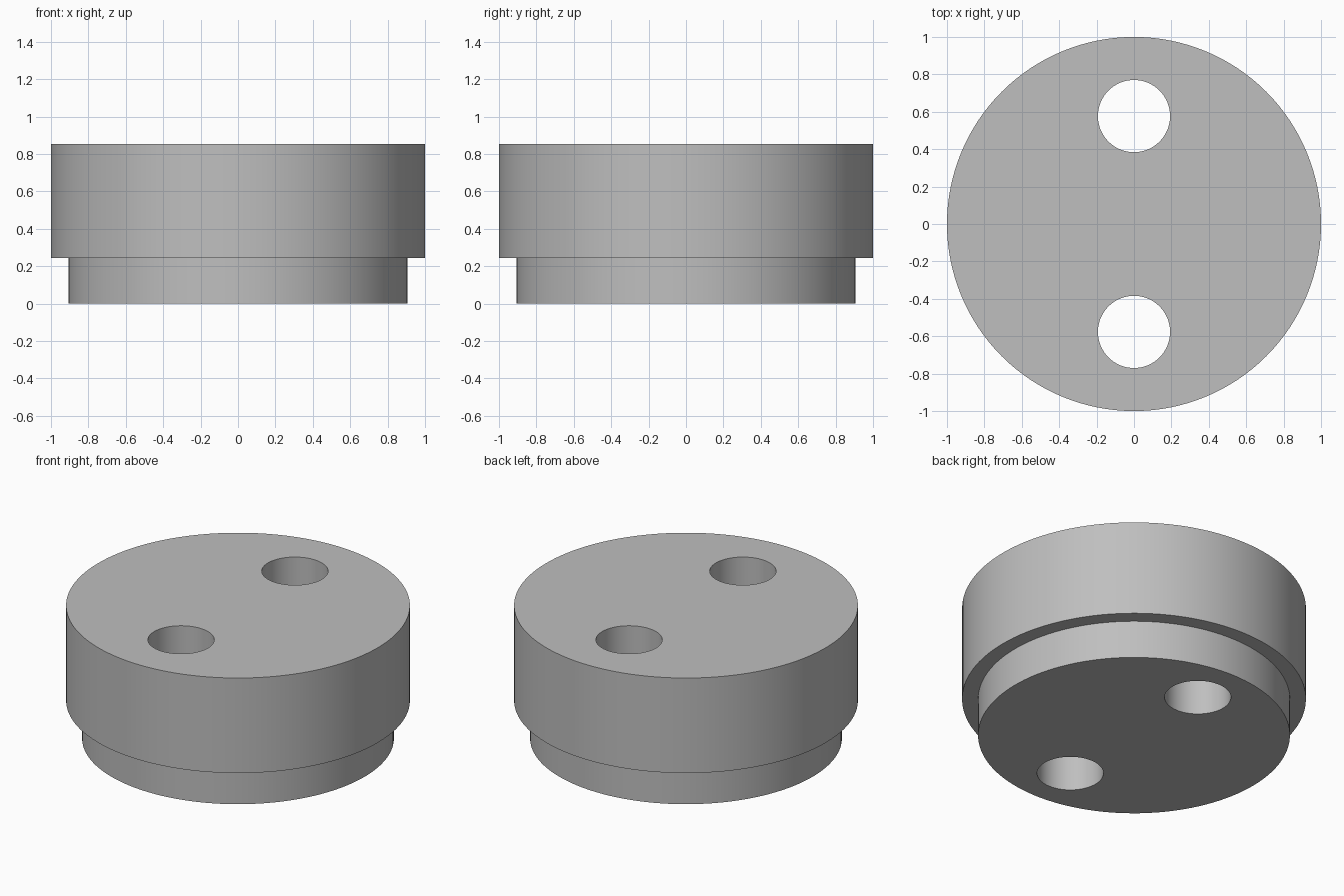
import bpy
import bmesh
from math import radians

cube = bpy.data.objects.get("Cube")
if cube:
    bpy.data.objects.remove(cube, do_unlink=True)

OUTER_R, LOWER_R = 1.0, 0.907
STEP_Z, TOP_Z = 0.243, 0.853
HOLE_R, HOLE_Y = 0.193, 0.577

# Plain grey finish
grey = bpy.data.materials.new("plain_grey")
grey.use_nodes = True
colour = (0.52, 0.52, 0.52, 1)
grey.diffuse_color = colour
grey.node_tree.nodes["Principled BSDF"].inputs["Base Color"].default_value = colour


def ring(bm, radius, z, sides):
    """Add a closed loop of vertices at one height."""
    circle = bmesh.ops.create_circle(bm, segments=sides, radius=radius)["verts"]
    for v in circle:
        v.co.z = z
    return circle


def turned_solid(name, profile, sides):
    """Build a capped solid from (radius, height) steps, bottom to top."""
    bm = bmesh.new()
    rings = [ring(bm, r, z, sides) for r, z in profile]
    for low, high in zip(rings, rings[1:]):
        for i in range(sides):
            j = (i + 1) % sides
            bm.faces.new((low[i], low[j], high[j], high[i]))
    bm.faces.new(rings[0])
    bm.faces.new(rings[-1])
    bmesh.ops.recalc_face_normals(bm, faces=bm.faces)
    mesh = bpy.data.meshes.new(name)
    bm.to_mesh(mesh)
    bm.free()
    mesh.materials.append(grey)
    obj = bpy.data.objects.new(name, mesh)
    bpy.context.collection.objects.link(obj)
    return obj


# Stepped round body: narrow spigot below, wide disc above
body = turned_solid("stepped_disc", [
    (LOWER_R, 0), (LOWER_R, STEP_Z), (OUTER_R, STEP_Z), (OUTER_R, TOP_Z)], 128)
bpy.context.view_layer.objects.active = body
body.select_set(True)

# Two through holes, front and back
for side, label in ((-1, "front"), (1, "back")):
    cutter = turned_solid(label + "_hole_cutter",
                          [(HOLE_R, -0.1), (HOLE_R, TOP_Z + 0.1)], 64)
    cutter.location.y = side * HOLE_Y
    cutter.hide_render = True
    cut = body.modifiers.new(label + "_hole", "BOOLEAN")
    cut.operation = "DIFFERENCE"
    cut.solver = "EXACT"
    cut.object = cutter
    bpy.context.view_layer.update()
    bpy.ops.object.modifier_apply(modifier=cut.name)
    bpy.data.objects.remove(cutter, do_unlink=True)

bpy.ops.object.shade_smooth_by_angle(angle=radians(30))
